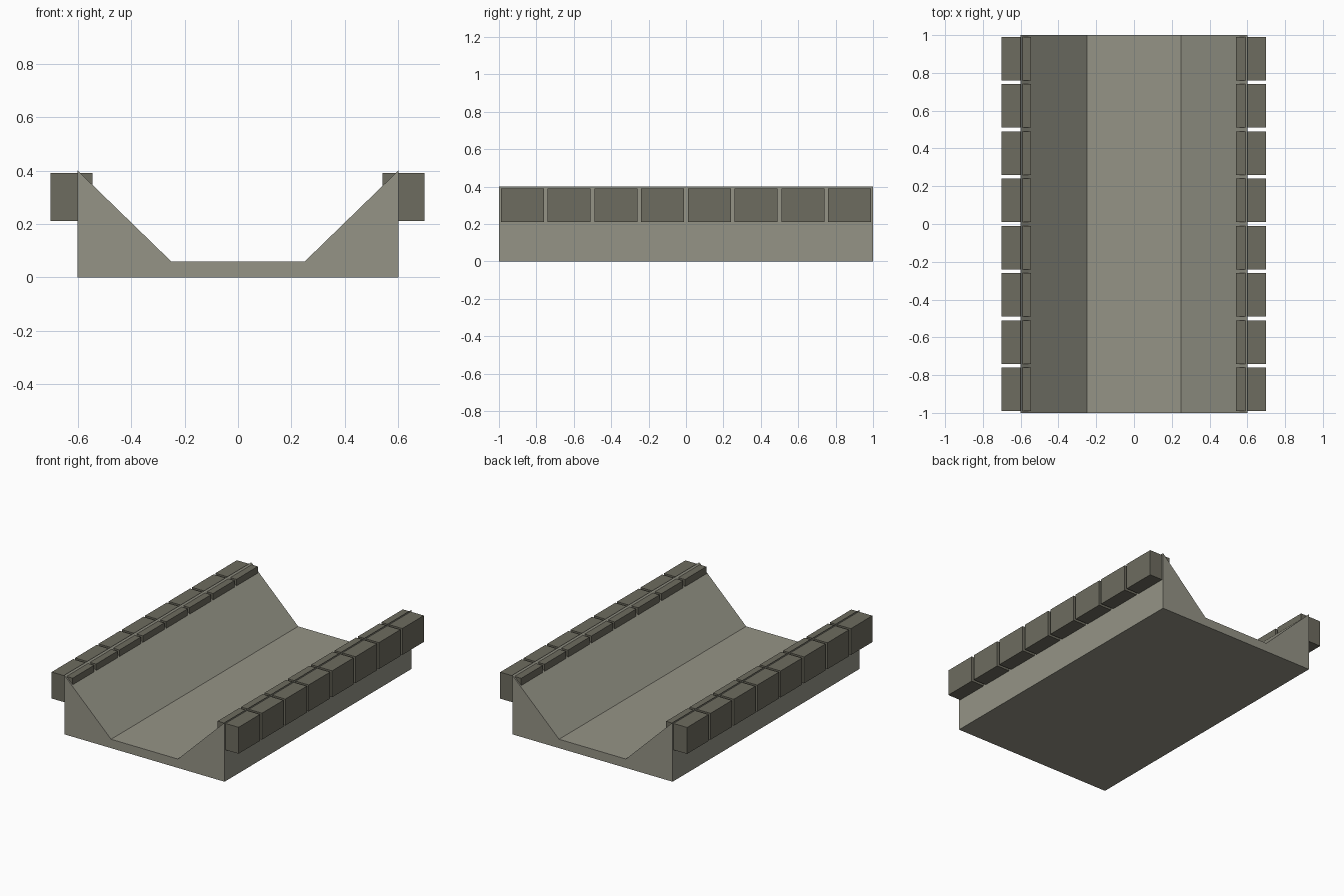
import bpy, bmesh
from mathutils import Matrix, Vector

if "Cube" in bpy.data.objects:
    bpy.data.objects.remove(bpy.data.objects["Cube"])


def material(name, rgb):
    m = bpy.data.materials.new(name)
    m.diffuse_color = (*rgb, 1)
    m.use_nodes = True
    m.node_tree.nodes["Principled BSDF"].inputs["Base Color"].default_value = m.diffuse_color
    return m


light_stone = material("light stone", (0.30, 0.295, 0.24))
dark_stone = material("dark stone", (0.155, 0.15, 0.115))


def add_object(name, bm, mat):
    bmesh.ops.recalc_face_normals(bm, faces=bm.faces)
    me = bpy.data.meshes.new(name)
    bm.to_mesh(me)
    bm.free()
    me.materials.append(mat)
    ob = bpy.data.objects.new(name, me)
    bpy.context.collection.objects.link(ob)
    return ob


# Trench: channel profile extruded along y
half = [(0.6, 0), (0.6, 0.4), (0.25, 0.06)]
profile = half + [(-x, z) for x, z in reversed(half)]
bm = bmesh.new()
face = bm.faces.new([bm.verts.new((x, -1, z)) for x, z in profile])
ext = bmesh.ops.extrude_face_region(bm, geom=[face])
bmesh.ops.translate(bm, vec=(0, 2, 0),
                    verts=[v for v in ext["geom"] if isinstance(v, bmesh.types.BMVert)])
add_object("trench_channel", bm, light_stone)

# Rim blocks: a row of eight along each upper edge
for side, x in (("left", -0.623), ("right", 0.619)):
    for i in range(8):
        bm = bmesh.new()
        place = Matrix.Translation(Vector((x, -0.875 + 0.25 * i, 0.301)))
        bmesh.ops.create_cube(bm, size=1,
                              matrix=place @ Matrix.Diagonal((0.157, 0.23, 0.179, 1)))
        add_object(f"rim_block_{side}_{i + 1}", bm, dark_stone)
